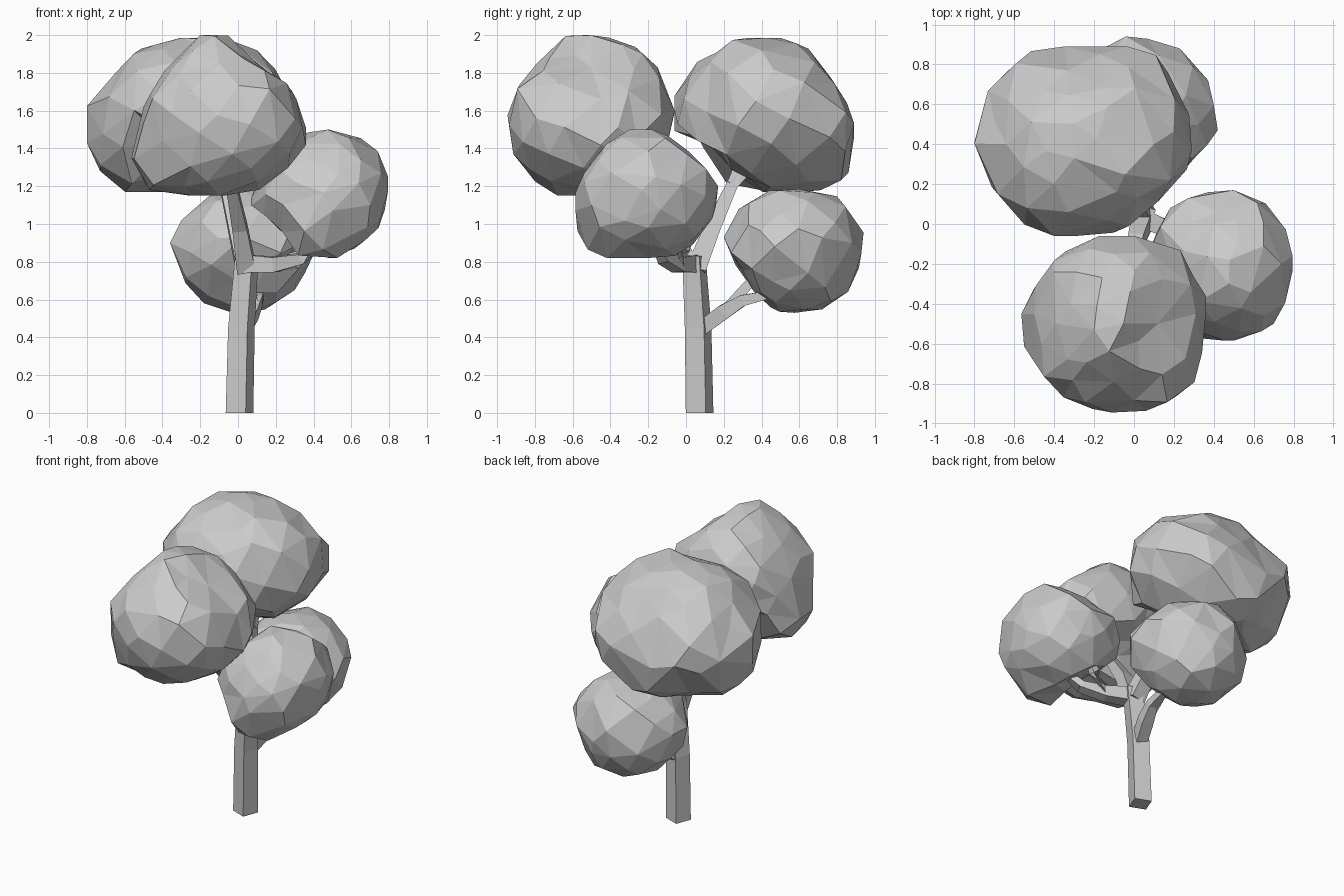
import bpy, bmesh, math, random
from mathutils import Vector

if "Cube" in bpy.data.objects:
    bpy.data.objects.remove(bpy.data.objects["Cube"])

AXES = [Vector(a) for a in ((1, 0, 0), (0, 1, 0), (0, 0, 1))]


def finish(bm, name):
    bmesh.ops.recalc_face_normals(bm, faces=bm.faces)
    mesh = bpy.data.meshes.new(name)
    bm.to_mesh(mesh)
    bm.free()
    obj = bpy.data.objects.new(name, mesh)
    bpy.context.collection.objects.link(obj)
    return obj


def foliage(name, tips, corners, diagonals, seed, count=76):
    """Faceted clump: its six extreme points (+x -x +y -y +z -z), a few other
    corners, and radii along the 12 diagonals (xy, xz, yz)."""
    rng = random.Random(seed)
    hi = Vector([tips[2 * i][i] for i in range(3)])
    lo = Vector([tips[2 * i + 1][i] for i in range(3)])
    centre = (lo + hi) / 2
    fixed = [Vector(t) - centre for t in tips + corners]
    keys = [(t.normalized(), t.length) for t in fixed]
    radii = iter(diagonals)
    for i, j in ((0, 1), (0, 2), (1, 2)):
        for s, t in ((1, 1), (-1, 1), (-1, -1), (1, -1)):
            d, r = (AXES[i] * s + AXES[j] * t).normalized(), next(radii)
            if all(d.dot(f.normalized()) < 0.96 for f in fixed):
                keys.append((d, r))

    # irregular triangulated sphere with a vertex at each given point
    dirs = [d.copy() for d, _ in keys[:len(fixed)]]
    for n in range(count):
        z = 1 - 2 * (n + 0.5) / count
        r, a = math.sqrt(1 - z * z), n * 2.39996
        p = Vector((r * math.cos(a), r * math.sin(a), z))
        p += Vector([rng.uniform(-0.08, 0.08) for _ in range(3)])
        p.normalize()
        if all(p.dot(d) < 0.965 for d in dirs[:len(fixed)]):
            dirs.append(p)
    bm = bmesh.new()
    for d in dirs:
        bm.verts.new(d)
    bmesh.ops.convex_hull(bm, input=bm.verts)

    # shape by direction, keeping inside the extremes
    for v in bm.verts:
        near = max(v.co.dot(d) for d, _ in keys)
        w = [1 / (1.01 - min(1, v.co.dot(d))) ** 3 for d, _ in keys]
        r = sum(wi * k[1] for wi, k in zip(w, keys)) / sum(w)
        v.co = centre + v.co * r * (1 if near > 0.9999 else rng.uniform(0.985, 1.02))
        for i in range(3):
            v.co[i] = min(max(v.co[i], lo[i]), hi[i])
    return finish(bm, name)


def limb(name, path, radii, turn=math.pi / 4, level=False):
    """Four-sided tapered limb along a path."""
    pts = [Vector(p) for p in path]
    bm = bmesh.new()
    rings = []
    for i, p in enumerate(pts):
        d = (pts[min(i + 1, len(pts) - 1)] - pts[max(i - 1, 0)]).normalized()
        if level:
            d = AXES[2]
        u = d.cross(AXES[0] if abs(d.x) < 0.7 else AXES[1]).normalized()
        w = d.cross(u)
        rings.append([bm.verts.new(p + radii[i] * (u * math.cos(turn + k * math.pi / 2)
                                                   + w * math.sin(turn + k * math.pi / 2)))
                      for k in range(4)])
    for a, b in zip(rings, rings[1:]):
        for k in range(4):
            bm.faces.new((a[k], a[(k + 1) % 4], b[(k + 1) % 4], b[k]))
    bm.faces.new(rings[0])
    bm.faces.new(rings[-1])
    return finish(bm, name)


# Foliage clumps
foliage("foliage_front_top",
        ((.36, -.36, 1.51), (-.565, -.45, 1.35), (0, -.06, 1.6),
         (-.11, -.945, 1.575), (-.2, -.53, 2.0), (-.1, -.68, 1.15)),
        ((-.50, -.45, 1.62), (-.39, -.5, 1.81), (.12, -.5, 1.83),
         (.31, -.45, 1.66), (-.47, -.5, 1.18), (-.1, -.15, 1.83), (-.1, -.79, 1.85)),
        (.50, .44, .44, .50, .35, .37, .52, .46, .43, .40, .46, .34), 3, 82)
foliage("foliage_back_top",
        ((.29, .37, 1.65), (-.80, .41, 1.43), (-.35, .89, 1.46),
         (-.40, -.06, 1.68), (-.30, .33, 1.985), (-.39, .60, 1.17)),
        ((-.64, .4, 1.81), (-.33, .77, 1.77), (.1, .4, 1.92), (-.73, .45, 1.28),
         (-.64, .76, 1.45), (.17, .76, 1.46), (-.3, .86, 1.27)),
        (.55, .54, .51, .49, .49, .44, .54, .44, .42, .45, .32, .51), 5, 82)
foliage("foliage_right",
        ((.795, -.16, 1.25), (.07, -.15, 1.14), (.50, .17, 1.2),
         (.50, -.585, 1.07), (.475, -.30, 1.5), (.48, -.20, .82)),
        ((.74, -.2, 1.385), (.745, -.2, .98), (.4, 0, 1.395), (.45, .14, 1.03),
         (.4, -.49, 1.34), (.45, -.52, .865), (.7, -.5, 1.1)),
        (.38, .38, .36, .41, .39, .29, .28, .39, .32, .34, .42, .37), 8, 70)
foliage("foliage_back_low",
        ((.42, .47, .88), (-.36, .50, .90), (-.04, .94, .955),
         (.03, .20, .93), (0, .60, 1.185), (-.03, .575, .53)),
        ((.1, .9, .75), (0, .28, 1.08), (.05, .29, .76), (-.3, .55, 1.02),
         (-.18, .57, .58), (.3, .55, .65), (.23, .88, .9)),
        (.36, .38, .36, .38, .36, .34, .34, .34, .37, .34, .30, .36), 11, 66)

# Trunk
limb("trunk", [(.008, .072, 0), (.018, .064, .45), (.047, .042, .83)],
     [.080, .077, .068], math.radians(24), True)

# Main branches and their forks
limb("branch_front_top", [(.045, .03, .76), (.01, -.08, .98), (-.05, -.32, 1.28)],
     [.07, .055, .035])
limb("branch_back_top", [(.045, .05, .76), (-.01, .14, .98), (-.07, .25, 1.22), (-.12, .31, 1.40)],
     [.075, .06, .042, .025])
limb("fork_back_top", [(-.06, .24, 1.20), (-.12, .38, 1.34)], [.04, .025])
limb("branch_right", [(.04, .03, .79), (.2, -.04, .785), (.34, -.12, .82), (.45, -.18, .95)],
     [.068, .056, .042, .025])
limb("fork_right", [(.2, -.04, .79), (.33, .0, .88), (.38, .0, .98)], [.045, .035, .02])
limb("branch_back_low", [(.02, .07, .44), (.07, .2, .535), (.10, .3, .595), (.12, .5, .64)],
     [.055, .056, .042, .025])
limb("fork_back_low", [(.08, .22, .55), (.05, .33, .68), (.03, .42, .8)], [.045, .035, .02])
